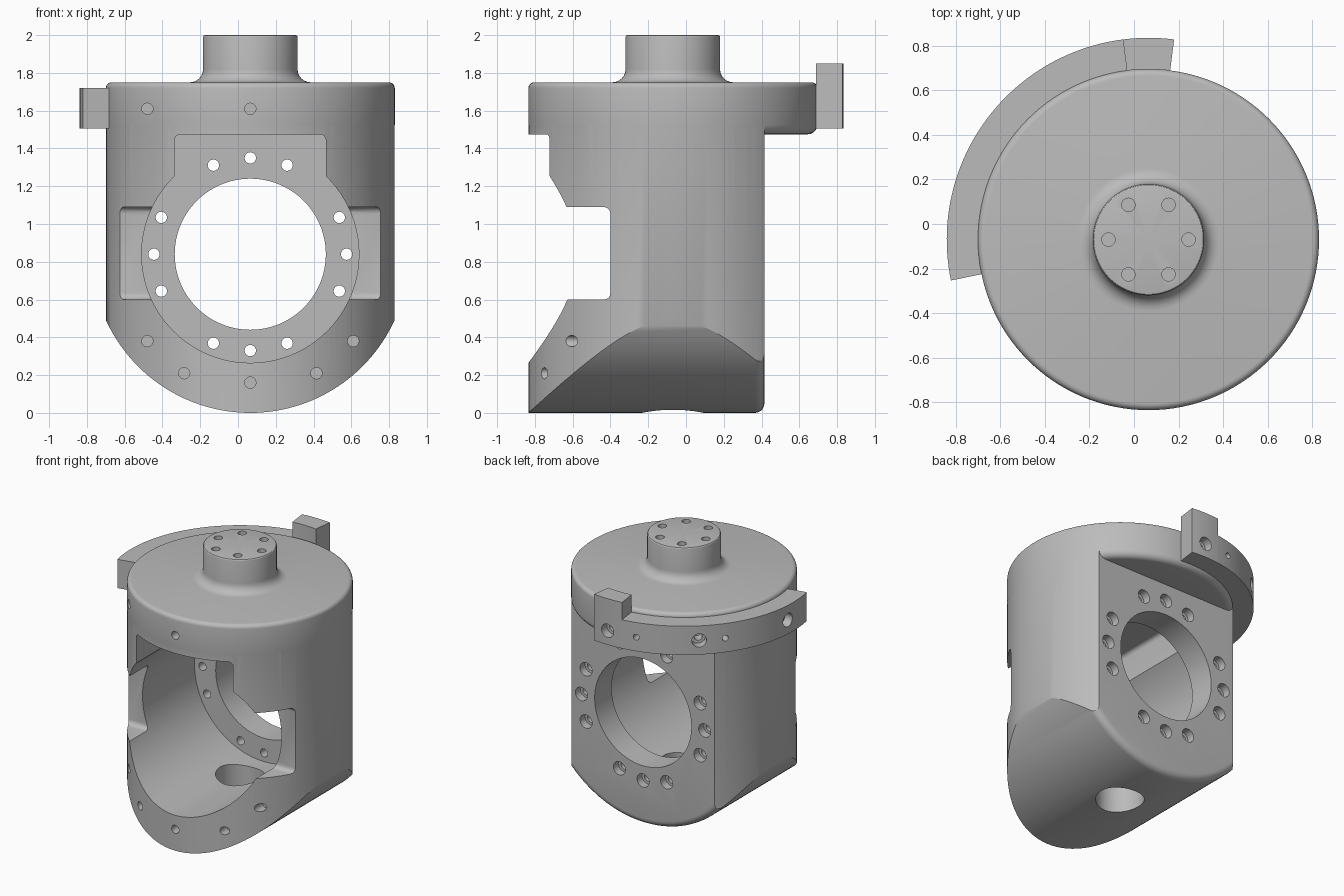
import bpy, bmesh, math
from mathutils import Matrix, Vector

if "Cube" in bpy.data.objects:
    bpy.data.objects.remove(bpy.data.objects["Cube"])

CX, CY = 0.065, -0.07      # main vertical axis
R = 0.765                  # housing radius
BORE_Z = 0.84              # height of the horizontal bore
BACK = 0.415               # rear mounting face
PLATE = 0.215              # front side of the mounting plate
UP = Vector((0, 0, 1))

grey = bpy.data.materials.new("machined_grey")
grey.use_nodes = True
grey.diffuse_color = (0.5, 0.5, 0.5, 1)
bsdf = next(n for n in grey.node_tree.nodes if n.type == 'BSDF_PRINCIPLED')
bsdf.inputs["Base Color"].default_value = grey.diffuse_color


def finish(name, bm):
    bmesh.ops.recalc_face_normals(bm, faces=bm.faces)
    mesh = bpy.data.meshes.new(name)
    bm.to_mesh(mesh)
    bm.free()
    ob = bpy.data.objects.new(name, mesh)
    bpy.context.collection.objects.link(ob)
    return ob


def lathe(bm, profile, origin, axis=UP, seg=32):
    """Closed solid of revolution; the profile starts and ends on the axis."""
    place = Matrix.Translation(origin) @ axis.to_track_quat('Z', 'Y').to_matrix().to_4x4()
    rings = []
    for r, h in profile:
        n = seg if r > 0 else 1
        rings.append([bm.verts.new(place @ Vector((r * math.cos(math.tau * i / seg),
                                                   r * math.sin(math.tau * i / seg), h)))
                      for i in range(n)])
    for a, b in zip(rings, rings[1:]):
        for i in range(seg):
            j = (i + 1) % seg
            quad = [a[i % len(a)], a[j % len(a)], b[j % len(b)], b[i % len(b)]]
            bm.faces.new(list(dict.fromkeys(quad)))


def rod(bm, r, origin, axis, length, seg=32):
    lathe(bm, [(0, 0), (r, 0), (r, length), (0, length)], origin, axis, seg)


def prism(bm, points, depth):
    face = bm.faces.new([bm.verts.new(p) for p in points])
    out = bmesh.ops.extrude_face_region(bm, geom=[face])
    bmesh.ops.translate(bm, vec=depth,
                        verts=[v for v in out["geom"] if isinstance(v, bmesh.types.BMVert)])


def arc(cx, cy, r, start, end, n):
    return [(cx + r * math.cos(math.radians(start + (end - start) * i / n)),
             cy + r * math.sin(math.radians(start + (end - start) * i / n)))
            for i in range(n + 1)]


def combine(ob, tool, operation):
    mod = ob.modifiers.new("combine", 'BOOLEAN')
    mod.operation, mod.solver, mod.object = operation, 'EXACT', tool
    bpy.context.view_layer.objects.active = ob
    bpy.ops.object.modifier_apply(modifier=mod.name)
    bpy.data.objects.remove(tool)


def dress(ob):
    ob.data.materials.clear()
    ob.data.materials.append(grey)
    bpy.ops.object.select_all(action='DESELECT')
    ob.select_set(True)
    bpy.context.view_layer.objects.active = ob
    bpy.ops.object.shade_smooth_by_angle(angle=math.radians(30))


# Lower housing: vertical cylinder trimmed by a round-bottomed arch
bm = bmesh.new()
rod(bm, R - 0.0004, Vector((CX, CY, -0.1)), UP, 1.7, 128)
housing = finish("housing", bm)

bm = bmesh.new()
outline = arc(CX, BORE_Z, BORE_Z, 180, 360, 80) + [(CX + BORE_Z, 1.65), (CX - BORE_Z, 1.65)]
prism(bm, [(x, BACK, z) for x, z in outline], Vector((0, -1.5, 0)))
rear = [e for e in bm.edges if all(abs(v.co.y - BACK) < 1e-4 for v in e.verts)]
bmesh.ops.bevel(bm, geom=rear, offset=0.05, segments=5, profile=0.5, affect='EDGES')
combine(housing, finish("arch_cutter", bm), 'INTERSECT')

# Round cap with rolled edges and the filleted top stub
profile = ([(0, 1.475)] + arc(R - 0.05, 1.525, 0.05, -90, 0, 6)
           + arc(R - 0.03, 1.72, 0.03, 0, 90, 5)
           + arc(0.32, 1.82, 0.07, 270, 180, 6)
           + arc(0.24, 1.99, 0.01, 0, 90, 3) + [(0, 2.0)])
bm = bmesh.new()
lathe(bm, profile, Vector((CX, CY, 0)), seg=128)
combine(housing, finish("cap", bm), 'UNION')

# Keyhole pocket: large bore with a square slot on top
bm = bmesh.new()
edge = math.degrees(math.acos(0.4 / 0.575))
outline = (arc(CX, BORE_Z, 0.575, 180 - edge, 360 + edge, 96)
           + arc(CX + 0.37, 1.445, 0.03, 0, 90, 4)
           + arc(CX - 0.37, 1.445, 0.03, 90, 180, 4))
prism(bm, [(x, PLATE, z) for x, z in outline], Vector((0, -1.4, 0)))
combine(housing, finish("pocket_cutter", bm), 'DIFFERENCE')

# Side notches
bm = bmesh.new()
prism(bm, [(x, -0.4, z) for x, z in ((-1, 0.6), (1, 0.6), (1, 1.09), (-1, 1.09))],
      Vector((0, -1, 0)))
bmesh.ops.bevel(bm, geom=bm.edges[:], offset=0.035, segments=4, profile=0.5, affect='EDGES')
combine(housing, finish("notch_cutter", bm), 'DIFFERENCE')

# Through bore, floor drain and every bolt hole
bm = bmesh.new()
FRONT = Vector((0, -1, 0))
rod(bm, 0.4, Vector((CX, 0.7, BORE_Z)), FRONT, 0.7, 96)
rod(bm, 0.165, Vector((CX, CY, -0.2)), UP, 0.6, 64)
for quarter in range(4):
    for offset in (-22.5, 0, 22.5):
        a = math.radians(90 * quarter + offset)
        pos = Vector((CX + 0.51 * math.cos(a), BACK + 0.05, BORE_Z + 0.51 * math.sin(a)))
        lathe(bm, [(0, 0), (0.05, 0), (0.05, 0.11), (0.03, 0.11), (0.03, 0.4), (0, 0.4)],
              pos, FRONT, 24)
for i in range(6):
    a = math.radians(60 * i)
    rod(bm, 0.03, Vector((CX + 0.18 * math.cos(a), CY + 0.18 * math.sin(a), 1.93)), UP, 0.2, 24)
for dx, z in ((0, 1.61), (-0.545, 1.61), (-0.545, 0.38), (0.545, 0.38),
              (-0.35, 0.21), (0.35, 0.21), (0, 0.16)):
    y = CY - math.sqrt(R * R - dx * dx)
    rod(bm, 0.03, Vector((CX + dx, y + 0.07, z)), FRONT, 0.3, 20)
combine(housing, finish("hole_cutter", bm), 'DIFFERENCE')
dress(housing)


# Curved clamp band and its raised end stop
def clamp(name, start, end, top, sunk, small):
    n = max(6, int((end - start) / 2))
    ring = arc(CX, CY, 0.905, start, end, n) + arc(CX, CY, R - 0.001, end, start, n)
    bm = bmesh.new()
    prism(bm, [(x, y, 1.505) for x, y in ring], Vector((0, 0, top - 1.505)))
    ob = finish(name, bm)
    bm = bmesh.new()
    for deg in sunk + small:
        out = Vector((math.cos(math.radians(deg)), math.sin(math.radians(deg)), 0))
        pos = Vector((CX, CY, 1.61)) + out * 1.0
        if deg in sunk:
            lathe(bm, [(0, 0), (0.05, 0), (0.05, 0.16), (0.028, 0.16), (0.028, 0.3), (0, 0.3)],
                  pos, -out, 24)
        else:
            rod(bm, 0.022, pos, -out, 0.3, 20)
    combine(ob, finish("clamp_cutter", bm), 'DIFFERENCE')
    dress(ob)


clamp("clamp_band", 97.3, 191.7, 1.72, [131.5, 176], [104, 143])
clamp("clamp_stop", 82.7, 97.3, 1.85, [90], [])
